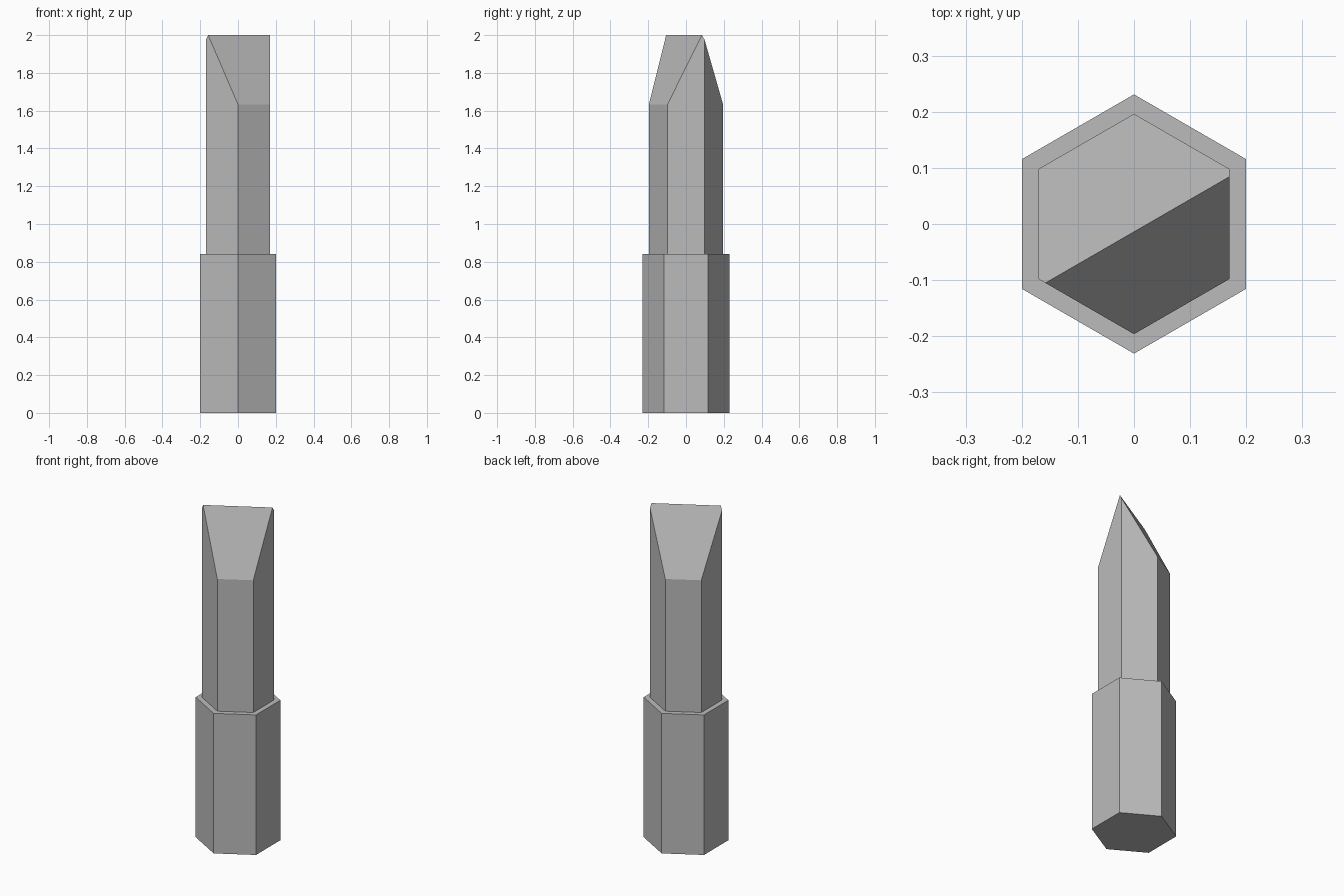
import bpy, bmesh
from math import radians, cos, sin
from mathutils import Vector

cube = bpy.data.objects.get("Cube")
if cube:
    bpy.data.objects.remove(cube, do_unlink=True)

steel = bpy.data.materials.new("grey steel")
steel.use_nodes = True
GREY = (0.5, 0.5, 0.5, 1)
steel.diffuse_color = GREY
steel.node_tree.nodes["Principled BSDF"].inputs["Base Color"].default_value = GREY


def hex_prism(bm, apothem, z0, z1):
    """Hexagon with flats facing +x and -x, raised from z0 to z1."""
    r = apothem / cos(radians(30))
    ring = [bm.verts.new((r * cos(a), r * sin(a), z0))
            for a in (radians(30 + 60 * i) for i in range(6))]
    base = bm.faces.new(ring)
    top = bmesh.ops.extrude_face_region(bm, geom=[base], use_keep_orig=True)
    moved = [v for v in top["geom"] if isinstance(v, bmesh.types.BMVert)]
    bmesh.ops.translate(bm, verts=moved, vec=(0, 0, z1 - z0))
    bmesh.ops.recalc_face_normals(bm, faces=bm.faces)


def finish(bm, name):
    bmesh.ops.recalc_face_normals(bm, faces=bm.faces)
    mesh = bpy.data.meshes.new(name)
    bm.to_mesh(mesh)
    bm.free()
    mesh.materials.append(steel)
    obj = bpy.data.objects.new(name, mesh)
    bpy.context.collection.objects.link(obj)
    return obj


# Wide hexagonal base
bm = bmesh.new()
hex_prism(bm, 0.2, 0, 0.84)
finish(bm, "base_shank")

# Slimmer hexagonal blade, cut by two bevels that meet in a chisel edge
APOTHEM, SHOULDER, TIP = 0.17, 1.633, 2.0
bm = bmesh.new()
hex_prism(bm, APOTHEM, 0.82, TIP + 0.1)
out = Vector((cos(radians(-60)), sin(radians(-60)), 0))
edge_offset = 0.012
for side in (1, -1):
    direction = out * side
    run = APOTHEM - edge_offset * side
    normal = direction * (TIP - SHOULDER) + Vector((0, 0, run))
    cut = bmesh.ops.bisect_plane(
        bm, geom=bm.verts[:] + bm.edges[:] + bm.faces[:], dist=1e-5,
        plane_co=direction * APOTHEM + Vector((0, 0, SHOULDER)),
        plane_no=normal.normalized(), clear_outer=True)
    rim = [e for e in cut["geom_cut"] if isinstance(e, bmesh.types.BMEdge)]
    bmesh.ops.contextual_create(bm, geom=rim)
bmesh.ops.remove_doubles(bm, verts=bm.verts, dist=1e-4)
finish(bm, "chisel_blade")
